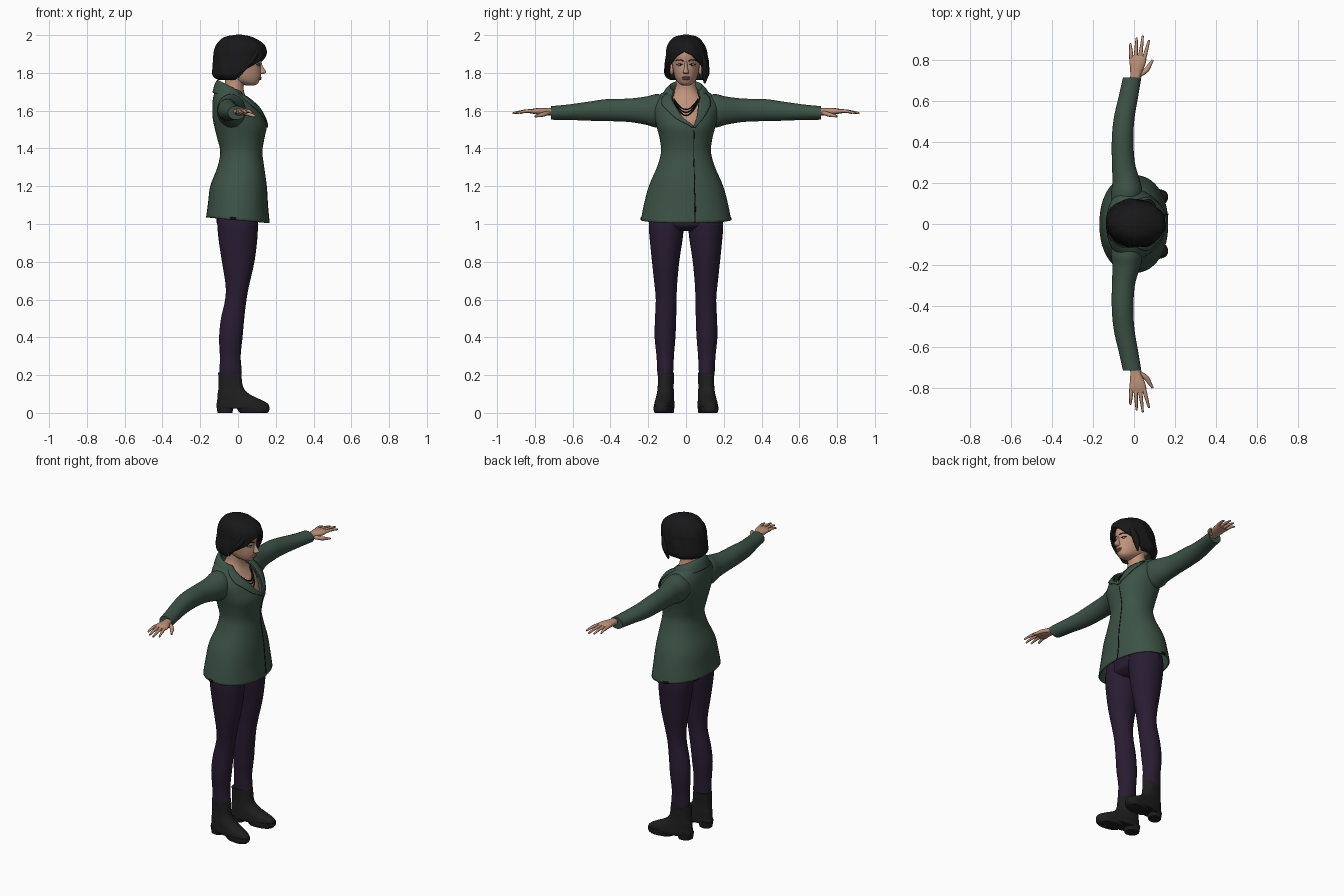
import bpy, bmesh, math
from mathutils import Vector

if "Cube" in bpy.data.objects:
    bpy.data.objects.remove(bpy.data.objects["Cube"])


def material(name, r, g, b):
    m = bpy.data.materials.new(name)
    m.use_nodes = True
    m.diffuse_color = (r, g, b, 1)
    m.node_tree.nodes["Principled BSDF"].inputs["Base Color"].default_value = (r, g, b, 1)
    return m


SKIN = material("skin", .52, .29, .2)
HAIR = material("hair black", .009, .009, .01)
GREEN = material("jacket green", .046, .085, .062)
PURPLE = material("trouser purple", .022, .012, .032)
BOOT = material("boot charcoal", .013, .013, .013)
LIPS = material("lip rose", .32, .13, .1)
WHITE = material("eye white", .5, .45, .42)
BLACK = material("near black", .006, .005, .005)
SIDES = (("left", 1), ("right", -1))


# Ring: position, u min, u max, v centre, v radius, opening half-angle, opening shift, tilt
def resample(rings, steps=4):
    rings = [tuple(r) + (0,) * (8 - len(r)) for r in rings]
    out = []
    for i in range(len(rings) - 1):
        p0, p1, p2 = rings[max(i - 1, 0)], rings[i], rings[i + 1]
        p3 = rings[min(i + 2, len(rings) - 1)]
        for k in range(steps):
            f = k / steps
            out.append([b + .5 * f * (c - a + f * (2 * a - 5 * b + 4 * c - d + f * (3 * (b - c) + d - a)))
                        for a, b, c, d in zip(p0, p1, p2, p3)])
    return out + [list(rings[-1])]


def ring_point(r, ang, grow=0, p=1.0, wave=0):
    c, s = math.cos(ang), math.sin(ang)
    k = 1 + wave * math.sin(11 * ang + 25 * r[0])
    u = (r[1] + r[2]) / 2 + ((r[2] - r[1]) / 2 + grow) * k * math.copysign(abs(c) ** p, c)
    v = r[3] + (r[4] + grow) * k * math.copysign(abs(s) ** p, s)
    return Vector((u, v, r[0] - r[7] * c))


def grid(name, rows, mat, caps=(False, False), thick=0):
    bm = bmesh.new()
    vs = [[bm.verts.new(co) for co in row] for row in rows]
    for a, b in zip(vs, vs[1:]):
        for i in range(len(a) - 1):
            bm.faces.new((a[i], a[i + 1], b[i + 1], b[i]))
    for flag, row in zip(caps, (vs[0], vs[-1])):
        if flag:
            bm.faces.new(row[:-1])
    bmesh.ops.remove_doubles(bm, verts=bm.verts, dist=1e-5)
    bmesh.ops.recalc_face_normals(bm, faces=bm.faces)
    me = bpy.data.meshes.new(name)
    bm.to_mesh(me)
    bm.free()
    me.materials.append(mat)
    ob = bpy.data.objects.new(name, me)
    bpy.context.collection.objects.link(ob)
    if thick:
        mod = ob.modifiers.new("thickness", "SOLIDIFY")
        mod.thickness, mod.offset = thick, 0
    return ob


def loft(name, rings, mat, n=32, p=1.0, caps=(True, True), thick=0, wave=0, place=lambda q: q):
    rows = []
    for r in resample(rings):
        a, s = max(r[5], 0), r[6]
        rows.append([place(ring_point(r, s + a + (2 * math.pi - 2 * a) * i / n, p=p, wave=wave))
                     for i in range(n + 1)])
    return grid(name, rows, mat, caps, thick)


def tube(name, pts, radii, mat):
    cu = bpy.data.curves.new(name, "CURVE")
    cu.dimensions, cu.bevel_depth, cu.bevel_resolution = "3D", 1, 2
    cu.use_fill_caps = True
    sp = cu.splines.new("NURBS")
    sp.points.add(len(pts) - 1)
    sp.use_endpoint_u, sp.order_u, sp.resolution_u = True, 3, 4
    for i, (pt, co) in enumerate(zip(sp.points, pts)):
        pt.co = (*co, 1)
        pt.radius = radii[i] if isinstance(radii, tuple) else radii
    cu.materials.append(mat)
    ob = bpy.data.objects.new(name, cu)
    bpy.context.collection.objects.link(ob)


def ball(name, centre, size, mat):
    rows = [[Vector(centre) + Vector((size[0] * math.sin(t) * math.cos(f), size[1] * math.sin(t) * math.sin(f),
                                      size[2] * math.cos(t)))
             for f in (math.tau * i / 16 for i in range(17))] for t in (math.pi * j / 8 for j in range(9))]
    return grid(name, rows, mat)


# Jacket, open at the neckline
jacket = [(1.02, -.165, .163, 0, .235, 0, .17, .015), (1.1, -.155, .155, 0, .22, 0, .19, .01),
          (1.2, -.143, .148, 0, .193, 0, .2), (1.3, -.105, .135, 0, .15, 0, .25),
          (1.38, -.09, .125, 0, .128, 0, .28), (1.45, -.105, .135, 0, .135, 0, .27),
          (1.51, -.12, .147, 0, .15, 0, .23), (1.56, -.13, .135, 0, .162, .2, .12),
          (1.61, -.132, .11, 0, .17, .3, .05), (1.65, -.13, .08, 0, .16, .4, 0, .005),
          (1.685, -.12, .05, 0, .13, .55, 0, .015), (1.705, -.11, .035, 0, .09, .75, 0, .03)]
loft("jacket", jacket, GREEN, n=48, p=.92, caps=(False, False), thick=.008)
collar = [(1.695, -.1, .02, 0, .07, .9, 0, .035), (1.725, -.107, .03, 0, .085, .85, 0, .035),
          (1.705, -.122, .048, 0, .11, .7, 0, .03), (1.675, -.133, .062, 0, .125, .6, 0, .02)]
loft("collar", collar, GREEN, caps=(False, False), thick=.006)

# Lapels, front seam and side vents follow the jacket surface
fine = resample(jacket)
upper = [r for r in fine if r[0] > 1.505]
for side, d in SIDES:
    rows = []
    for j, r in enumerate(upper):
        w = .08 + .38 * min(1, j / 10)
        rows.append([ring_point(r, r[6] + d * (max(r[5], 0) - .02 + w * k / 4), .01, .92) for k in range(5)])
    grid(side + "_lapel", rows, GREEN, thick=.007)
    rows = [[ring_point(r, d * (math.pi / 2 + .12 + e), .006, .92) for e in (-.08, .08)] for r in fine[:2]]
    grid(side + "_side_vent", rows, BLACK, thick=.003)
lower = [r for r in fine if r[0] < 1.5]
grid("front_seam", [[ring_point(r, r[6] + e, .006, .92) for e in (-.012, .012)] for r in lower], BLACK, thick=.002)

# Neck, chest and necklace
chest = [(1.45, -.08, .11, 0, .1), (1.53, -.09, .122, 0, .12), (1.6, -.1, .09, 0, .13), (1.65, -.095, .055, 0, .11),
         (1.69, -.085, .035, 0, .072), (1.73, -.07, .03, 0, .054), (1.8, -.07, .04, 0, .052)]
loft("neck_and_chest", chest, SKIN)
fine_chest = resample(chest)
for k in range(3):
    pts = []
    for i in range(-6, 7):
        f = i / 6
        z = 1.575 + .016 * k + (.075 - .01 * k) * f * f
        r = min(fine_chest, key=lambda q: abs(q[0] - z))
        pts.append(ring_point((z, *r[1:]), math.asin(.062 * f / r[4]), .005))
    tube("necklace_strand", pts, .0035, BLACK)

# Head and face
loft("head", [(1.733, .045, .085, 0, .018), (1.742, .015, .103, 0, .034), (1.757, -.03, .112, 0, .049),
              (1.78, -.07, .12, 0, .06), (1.81, -.09, .122, 0, .067), (1.845, -.1, .12, 0, .073),
              (1.89, -.105, .127, 0, .075), (1.93, -.1, .115, 0, .07), (1.965, -.06, .08, 0, .045)], SKIN)
loft("nose", [(1.794, .1, .134, 0, .012), (1.803, .1, .149, 0, .016), (1.815, .1, .144, 0, .012),
              (1.835, .1, .131, 0, .008), (1.86, .1, .124, 0, .008)], SKIN, n=16)
ball("upper_lip", (.115, 0, 1.776), (.01, .023, .005), LIPS)
ball("lower_lip", (.114, 0, 1.768), (.01, .019, .006), LIPS)
for side, d in SIDES:
    ball(side + "_eye", (.106, d * .032, 1.842), (.008, .014, .006), WHITE)
    ball(side + "_iris", (.112, d * .031, 1.842), (.004, .005, .005), BLACK)
    tube(side + "_eyelid", [(.114, d * .016, 1.842), (.116, d * .03, 1.851), (.1, d * .05, 1.844)], .002, BLACK)
    tube(side + "_eyebrow", [(.123, d * .014, 1.863), (.119, d * .034, 1.873), (.1, d * .054, 1.866)], .0028, HAIR)
    ball(side + "_ear", (-.005, d * .076, 1.82), (.02, .012, .031), SKIN)

# Bobbed hair, open around the face
loft("hair", [(1.996, -.01, .02, 0, .015), (1.984, -.07, .075, 0, .06), (1.95, -.106, .133, 0, .09),
              (1.915, -.12, .147, .002, .102, 0, -.1), (1.89, -.124, .148, .003, .105, .4, -.1),
              (1.86, -.127, .143, .004, .11, .66, -.08), (1.83, -.13, .13, .004, .112, .98, -.12),
              (1.8, -.132, .12, .005, .113, 1.25, -.2), (1.78, -.122, .11, .006, .105, 1.35, -.2),
              (1.768, -.1, .08, .006, .085, 1.4, -.2)],
     HAIR, n=66, caps=(True, False), thick=.012, wave=.015)
tube("left_front_lock", [(.1, .07, 1.92), (.085, .1, 1.85), (.06, .104, 1.79), (.055, .098, 1.745)],
     (.012, .02, .022, .004), HAIR)
tube("right_front_lock", [(.1, -.07, 1.92), (.085, -.092, 1.87), (.03, -.1, 1.83), (.0, -.09, 1.775)],
     (.012, .016, .016, .004), HAIR)

# Trousers
loft("trouser_seat", [(.962, -.06, .06, 0, .09), (.99, -.105, .098, 0, .185), (1.03, -.115, .1, 0, .195),
                      (1.1, -.11, .1, 0, .18)], PURPLE)
leg = [(.19, -.088, .012, .11, .037), (.215, -.097, .02, .11, .042), (.3, -.096, .014, .11, .046),
       (.4, -.1, .024, .111, .055), (.5, -.09, .033, .108, .056), (.6, -.068, .045, .105, .055),
       (.68, -.066, .06, .107, .06), (.8, -.085, .087, .108, .072), (.92, -.103, .102, .105, .087),
       (1.0, -.11, .105, .104, .093), (1.06, -.11, .1, .1, .085)]
boot = [(.022, -.108, .155, .112, .045), (.032, -.115, .165, .112, .049), (.05, -.113, .157, .112, .049),
        (.07, -.11, .12, .112, .047), (.1, -.108, .06, .112, .044), (.14, -.103, .026, .112, .041),
        (.215, -.105, .018, .111, .042)]
heel = [(0, -.108, -.03, .11, .036), (.04, -.115, -.02, .11, .041)]
sole = [(0, .01, .155, .112, .042), (.012, .0, .165, .112, .047), (.035, -.01, .166, .112, .048)]

# Sleeves and hands are lofted along y
sleeve = [(.07, -.11, .02, 1.61, .06), (.15, -.112, .04, 1.6, .088), (.21, -.105, .03, 1.6, .075),
          (.3, -.108, .004, 1.602, .062), (.42, -.108, -.003, 1.603, .058), (.52, -.098, .003, 1.597, .05),
          (.62, -.075, .02, 1.592, .041), (.715, -.054, .036, 1.588, .036)]
palm = [(.69, -.02, .03, 1.592, .022), (.73, -.018, .035, 1.594, .019), (.77, -.02, .052, 1.596, .018),
        (.8, -.022, .06, 1.597, .015), (.825, -.016, .055, 1.596, .01)]
fingers = {"little": (-.013, -.018, .88), "ring": (.008, .013, .908),
           "middle": (.028, .043, .918), "index": (.048, .074, .897)}
for side, d in SIDES:
    upright = lambda q: Vector((q.x, d * q.y, q.z))
    sideways = lambda q: Vector((q.x, d * q.z, q.y))
    splayed = lambda q: Vector((q.x, d * (q.y + .12 * q.x), q.z))
    loft(side + "_trouser_leg", leg, PURPLE, place=upright)
    for part, rings in (("boot", boot), ("boot_heel", heel), ("boot_sole", sole)):
        loft(f"{side}_{part}", rings, BOOT, p=.85, place=splayed)
    loft(side + "_sleeve", sleeve, GREEN, place=sideways)
    loft(side + "_palm", palm, SKIN, n=20, p=.85, place=sideways)
    for finger, (x0, x1, tip) in fingers.items():
        mid = (x0 + x1) / 2
        tube(f"{side}_{finger}_finger", [(x0, d * .805, 1.597), (mid, d * .85, 1.602), (x1, d * tip, 1.586)],
             (.0105, .0095, .005), SKIN)
    tube(side + "_thumb", [(.02, d * .725, 1.59), (.06, d * .745, 1.583), (.075, d * .775, 1.575),
                           (.092, d * .8, 1.57)], (.012, .013, .0105, .005), SKIN)

# Smooth shading with crisp rims
bpy.ops.object.select_all(action="DESELECT")
for ob in bpy.context.collection.objects:
    if ob.type == "MESH":
        ob.select_set(True)
        bpy.context.view_layer.objects.active = ob
bpy.ops.object.shade_smooth_by_angle(angle=math.radians(50))
